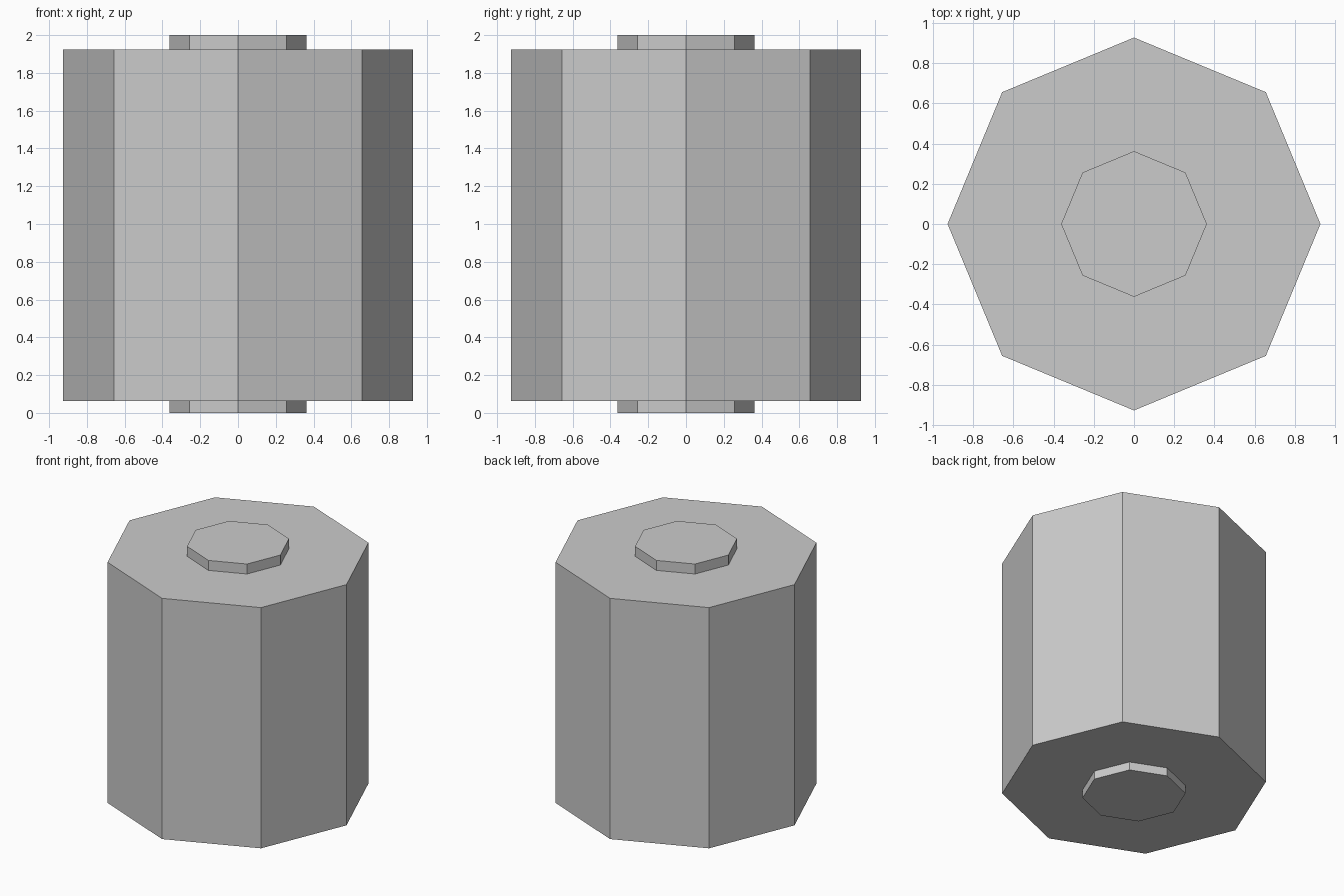
import bpy, bmesh, math

if "Cube" in bpy.data.objects:
    bpy.data.objects.remove(bpy.data.objects["Cube"])

SIDES = 8
# Stepped profile (radius, height) from bottom to top
PROFILE = [(0.362, 0.0), (0.362, 0.064), (0.927, 0.064),
           (0.927, 1.923), (0.362, 1.923), (0.362, 2.0)]

bm = bmesh.new()

# Octagonal rings, corners on the x and y axes
rings = []
for r, z in PROFILE:
    angles = [2 * math.pi * i / SIDES for i in range(SIDES)]
    rings.append([bm.verts.new((r * math.cos(a), r * math.sin(a), z)) for a in angles])

# Walls and shoulders between neighbouring rings
for low, high in zip(rings, rings[1:]):
    for i in range(SIDES):
        j = (i + 1) % SIDES
        bm.faces.new((low[i], low[j], high[j], high[i]))

# End faces of the bottom and top hubs
bm.faces.new(rings[0][::-1])
bm.faces.new(rings[-1])
bmesh.ops.recalc_face_normals(bm, faces=bm.faces)

mesh = bpy.data.meshes.new("octagonal_drum")
bm.to_mesh(mesh)
bm.free()
bpy.context.collection.objects.link(bpy.data.objects.new("octagonal_drum", mesh))
